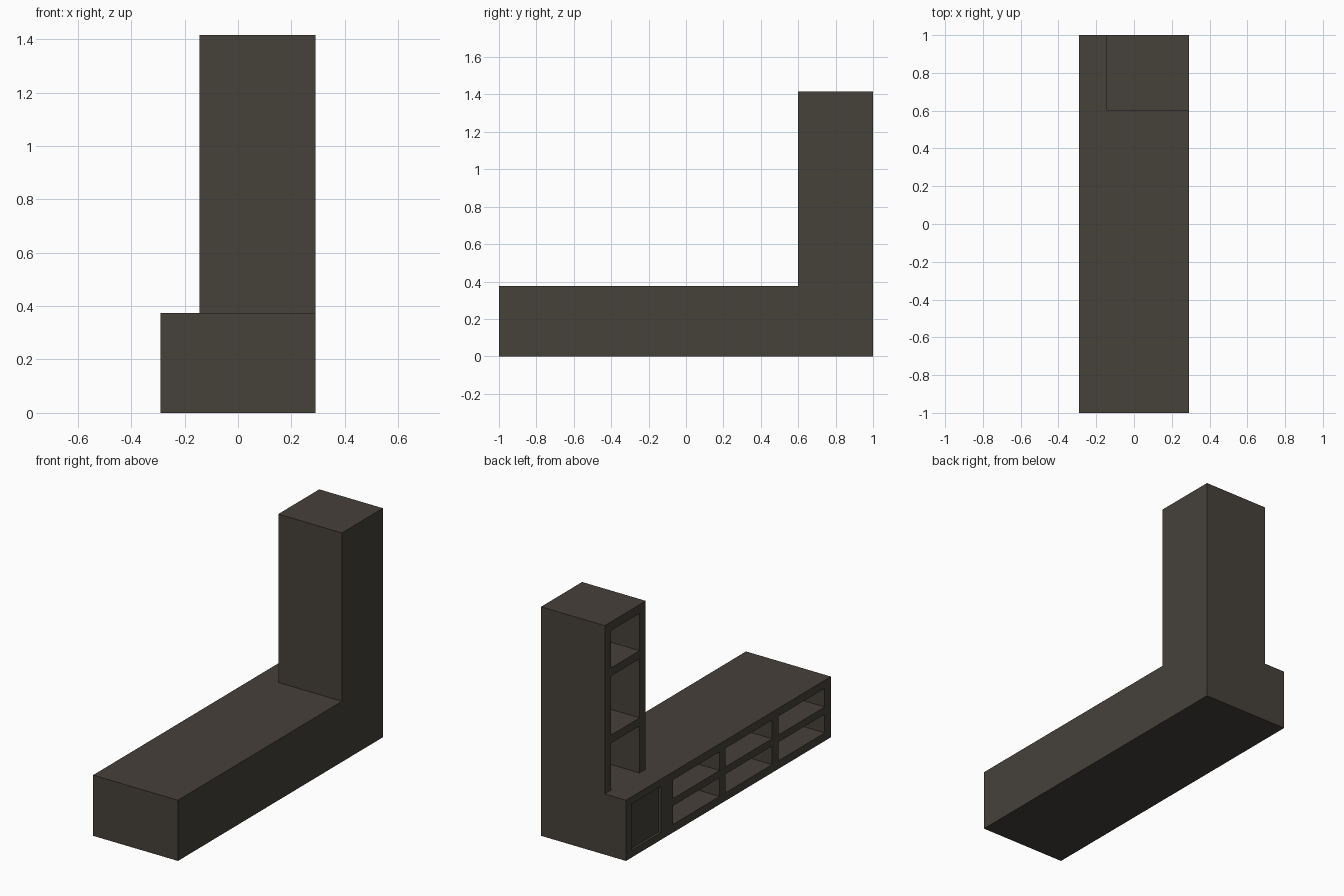
import bpy
import bmesh
from mathutils import Matrix, Vector

cube = bpy.data.objects.get("Cube")
if cube:
    bpy.data.objects.remove(cube, do_unlink=True)

# Single dark wood finish
COLOUR = (0.061, 0.052, 0.042, 1)
wood = bpy.data.materials.new("dark brown wood")
wood.use_nodes = True
wood.diffuse_color = COLOUR
wood.node_tree.nodes["Principled BSDF"].inputs["Base Color"].default_value = COLOUR


def boxes(name, spans):
    """One object made of boxes, each given as (x range, y range, z range)."""
    bm = bmesh.new()
    for span in spans:
        centre = Vector([(a + b) / 2 for a, b in span])
        size = Vector([b - a for a, b in span])
        bmesh.ops.create_cube(bm, size=1, matrix=Matrix.LocRotScale(centre, None, size))
    mesh = bpy.data.meshes.new(name)
    bm.to_mesh(mesh)
    bm.free()
    mesh.materials.append(wood)
    obj = bpy.data.objects.new(name, mesh)
    bpy.context.collection.objects.link(obj)
    return obj


def combine(target, other, operation):
    """Apply a boolean and discard the second object."""
    mod = target.modifiers.new("combine", 'BOOLEAN')
    mod.operation, mod.solver, mod.object = operation, 'EXACT', other
    bpy.context.view_layer.objects.active = target
    bpy.ops.object.modifier_apply(modifier=mod.name)
    bpy.data.objects.remove(other, do_unlink=True)


HALF_W, BASE_H, TOP = 0.29, 0.375, 1.415
TOWER_X, TOWER_Y = -0.145, 0.6
SIDE, BACK, OUT = 0.06, 0.05, 0.1
inner_x = HALF_W - BACK

# Low cabinet: three columns of two open cubbies, plus a door recess
body = boxes("shelf_unit", [((-HALF_W, HALF_W), (-1, 1), (0, BASE_H))])
cubbies = []
column = (TOWER_Y + 1 - 4 * SIDE) / 3
for i in range(3):
    y = -1 + SIDE + i * (column + SIDE)
    for z in ((0.05, 0.165), (0.21, 0.325)):
        cubbies.append(((-HALF_W - OUT, inner_x), (y, y + column), z))
door_y, door_z = (TOWER_Y + SIDE, 1 - SIDE), (0.045, 0.33)
cubbies.append(((-HALF_W - OUT, -HALF_W + 0.05), door_y, door_z))
combine(body, boxes("cubby_cutter", cubbies), 'DIFFERENCE')

# Tall tower with three open compartments, the lowest resting on the base
tower = boxes("tower", [((TOWER_X, HALF_W), (TOWER_Y, 1), (BASE_H, TOP))])
levels = ((BASE_H - OUT, 0.665), (0.715, 1.08), (1.13, 1.36))
combine(tower, boxes("tower_cutter", [
    ((TOWER_X - OUT, inner_x), (TOWER_Y + SIDE, 1 - SIDE), z) for z in levels
]), 'DIFFERENCE')
combine(body, tower, 'UNION')

# Slightly recessed cabinet door
boxes("cabinet_door", [((-HALF_W + 0.015, -HALF_W + 0.05), door_y, door_z)])
